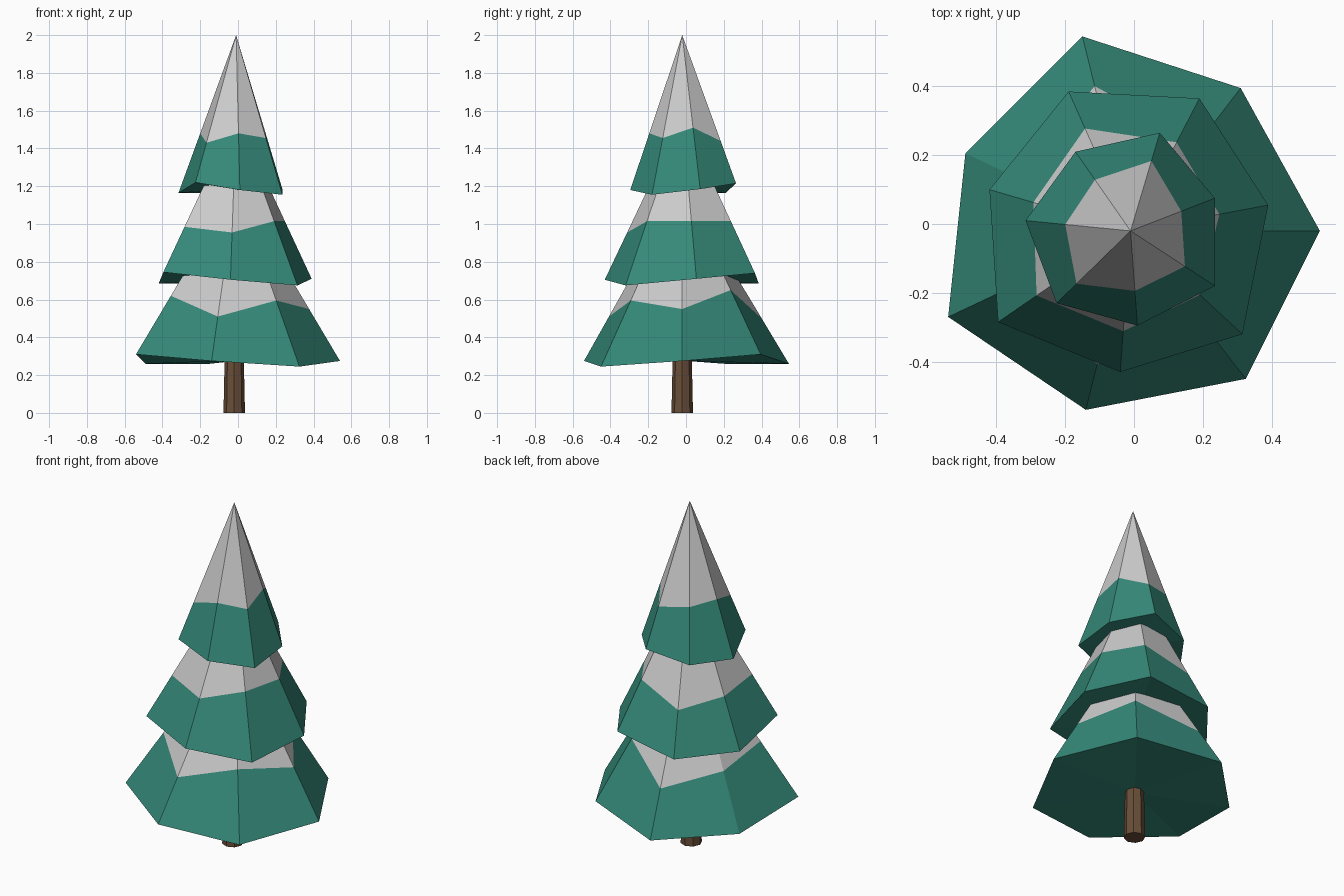
import bpy
from mathutils import Vector

if "Cube" in bpy.data.objects:
    bpy.data.objects.remove(bpy.data.objects["Cube"])


def material(name, rgb):
    mat = bpy.data.materials.new(name)
    mat.diffuse_color = (*rgb, 1)
    mat.use_nodes = True
    mat.node_tree.nodes["Principled BSDF"].inputs["Base Color"].default_value = mat.diffuse_color
    return mat


def mesh_object(name, verts, faces, mat=None):
    mesh = bpy.data.meshes.new(name)
    mesh.from_pydata(verts, [], faces)
    if mat:
        mesh.materials.append(mat)
    obj = bpy.data.objects.new(name, mesh)
    bpy.context.collection.objects.link(obj)
    return obj


green = material("needles", (0.035, 0.25, 0.19))
brown = material("bark", (0.14, 0.075, 0.04))


def tier(name, rim_data, apex_z):
    """Irregular cone: green skirt with a closed underside, snow above a jagged line."""
    apex = Vector((-0.01, -0.02, apex_z))
    rim, snow_line = [], []
    for x, y, z, snow_z in rim_data:
        p = Vector((x, y, z))
        rim.append(p)
        snow_line.append(p.lerp(apex, (snow_z - z) / (apex_z - z)))
    n = len(rim)
    base = sum(rim, Vector()) / n
    pairs = [(i, (i + 1) % n) for i in range(n)]
    skirt = [(i, j, j + n, i + n) for i, j in pairs]
    under = [(j, i, 2 * n) for i, j in pairs]
    mesh_object(name + "_branches", rim + snow_line + [base], skirt + under, green)
    mesh_object(name + "_snow", snow_line + [apex], [(i, j, n) for i, j in pairs])


# Tiers: rim x, y, z and the height of the snow line on each edge
tier("lower", [
    (0.54, -0.02, 0.275, 0.55), (0.31, 0.395, 0.31, 0.65),
    (-0.15, 0.545, 0.26, 0.50), (-0.49, 0.205, 0.26, 0.56),
    (-0.54, -0.27, 0.31, 0.62), (-0.14, -0.54, 0.275, 0.51),
    (0.325, -0.45, 0.245, 0.595)], 1.2)
tier("middle", [
    (0.39, 0.055, 0.71, 1.015), (0.19, 0.365, 0.74, 1.015),
    (-0.19, 0.385, 0.685, 0.92), (-0.42, 0.10, 0.685, 0.96),
    (-0.395, -0.285, 0.745, 0.985), (-0.04, -0.43, 0.705, 0.955),
    (0.315, -0.32, 0.675, 1.015)], 1.57)
tier("upper", [
    (0.235, 0.075, 1.185, 1.51), (0.075, 0.265, 1.215, 1.44),
    (-0.17, 0.21, 1.165, 1.46), (-0.315, 0.01, 1.165, 1.48),
    (-0.225, -0.23, 1.22, 1.43), (0.01, -0.295, 1.18, 1.48),
    (0.235, -0.18, 1.155, 1.455)], 2.0)

# Trunk
bpy.ops.mesh.primitive_cone_add(vertices=8, radius1=0.057, radius2=0.05,
                                depth=0.32, location=(-0.02, -0.02, 0.16))
trunk = bpy.context.object
trunk.name = "trunk"
trunk.data.materials.append(brown)
